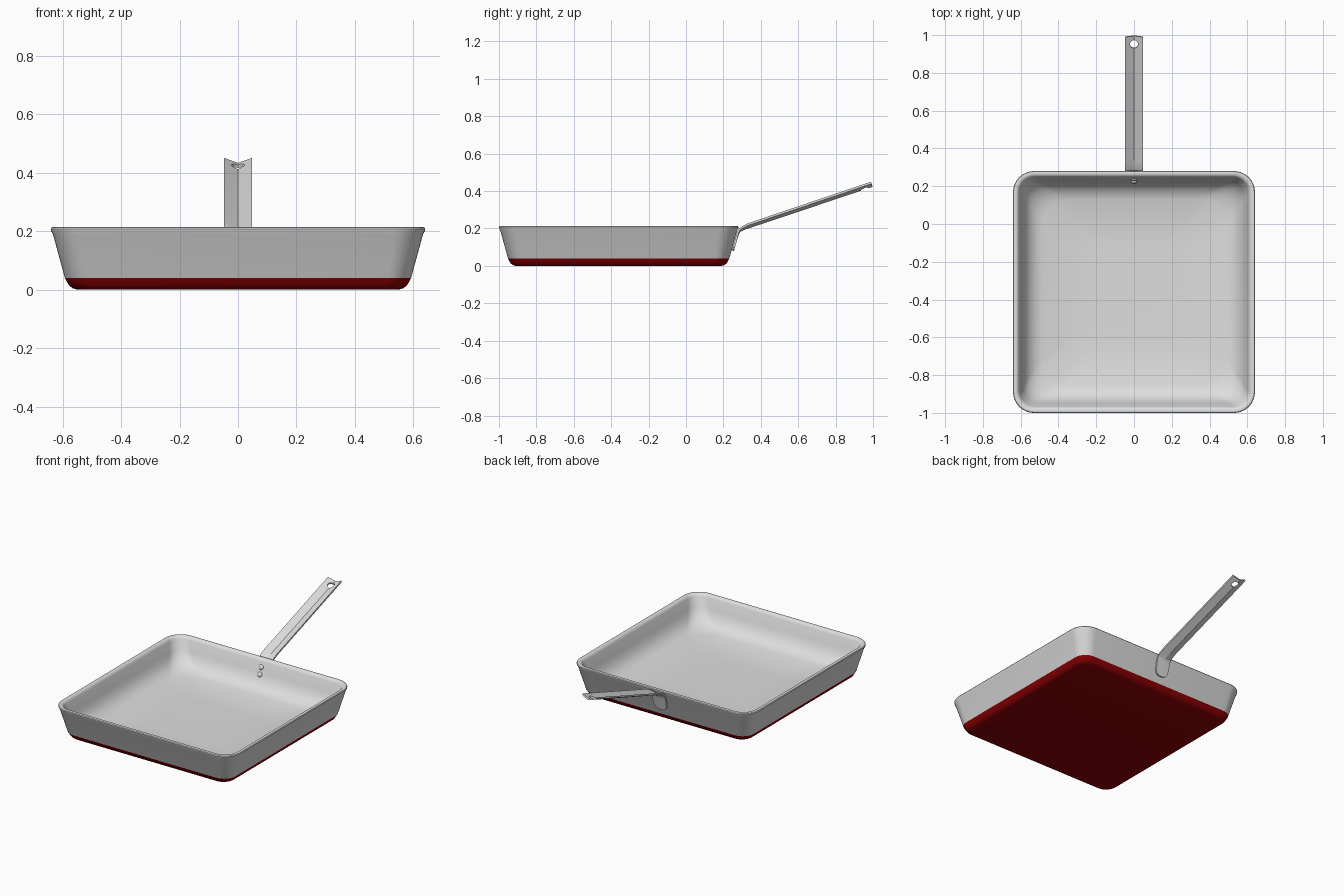
import bpy, bmesh, math
from mathutils import Vector

if "Cube" in bpy.data.objects:
    bpy.data.objects.remove(bpy.data.objects["Cube"], do_unlink=True)

PAN_Y = -0.36


def material(name, rgb):
    m = bpy.data.materials.new(name)
    m.use_nodes = True
    color = (*rgb, 1)
    m.diffuse_color = color
    m.node_tree.nodes["Principled BSDF"].inputs["Base Color"].default_value = color
    return m


steel = material("brushed_steel", (0.73, 0.73, 0.73))
red = material("dark_red_enamel", (0.28, 0.0, 0.001))


def finish(bm, name, mats, angle=35):
    bmesh.ops.recalc_face_normals(bm, faces=bm.faces)
    mesh = bpy.data.meshes.new(name)
    bm.to_mesh(mesh)
    bm.free()
    ob = bpy.data.objects.new(name, mesh)
    bpy.context.collection.objects.link(ob)
    for m in mats:
        mesh.materials.append(m)
    bpy.ops.object.select_all(action="DESELECT")
    ob.select_set(True)
    bpy.context.view_layer.objects.active = ob
    bpy.ops.object.shade_smooth_by_angle(angle=math.radians(angle))
    return ob


def rounded_square(half, radius, steps=10):
    points = []
    for corner in range(4):
        mid = math.radians(45 + 90 * corner)
        cx = math.copysign(half - radius, math.cos(mid))
        cy = math.copysign(half - radius, math.sin(mid))
        for i in range(steps + 1):
            a = math.radians(90 * (corner + i / steps))
            points.append((cx + radius * math.cos(a), cy + radius * math.sin(a)))
    return points


def bridge(bm, rings):
    for a, b in zip(rings, rings[1:]):
        for i in range(len(a)):
            j = (i + 1) % len(a)
            bm.faces.new((a[i], a[j], b[j], b[i]))
    bm.faces.new(rings[0])
    bm.faces.new(rings[-1])


# Pan: half width, height and corner radius, from base over the rim to the floor
profile = [
    (0.55, 0.0, 0.06), (0.565, 0.004, 0.07), (0.578, 0.014, 0.075),
    (0.592, 0.04, 0.08), (0.633, 0.19, 0.105), (0.639, 0.2, 0.11),
    (0.64, 0.207, 0.11), (0.637, 0.212, 0.108), (0.63, 0.214, 0.1),
    (0.619, 0.212, 0.092), (0.612, 0.206, 0.088), (0.607, 0.196, 0.085),
    (0.588, 0.135, 0.088), (0.578, 0.108, 0.095), (0.564, 0.084, 0.105),
    (0.546, 0.064, 0.115), (0.522, 0.048, 0.13), (0.49, 0.036, 0.145),
    (0.25, 0.03, 0.09),
]
bm = bmesh.new()
rings = [[bm.verts.new((x, y + PAN_Y, z)) for x, y in rounded_square(h, r)]
         for h, z, r in profile]
bridge(bm, rings)
# Enamel covers the outside below the band line
for f in bm.faces:
    f.normal_update()
    c = f.calc_center_median()
    outside = max(abs(c.x), abs(c.y - PAN_Y)) > 0.5 or c.z < 0.001
    f.material_index = int(c.z < 0.03 and outside)
finish(bm, "pan_body", [steel, red])

# Handle: y, z, half width and fold depth along the centre line
path = [
    (0.246, 0.082, 0.012, 0), (0.247, 0.086, 0.026, 0),
    (0.249, 0.094, 0.037, 0), (0.253, 0.108, 0.044, 0),
    (0.258, 0.125, 0.046, 0), (0.27, 0.165, 0.048, 0.002),
    (0.276, 0.18, 0.048, 0.004), (0.287, 0.193, 0.048, 0.008),
    (0.305, 0.202, 0.048, 0.012), (0.34, 0.214, 0.048, 0.016),
    (0.995, 0.433, 0.048, 0.018),
]
bm = bmesh.new()
rings = []
for i, (y, z, w, depth) in enumerate(path):
    before, after = path[max(i - 1, 0)], path[min(i + 1, len(path) - 1)]
    along = Vector((0, after[0] - before[0], after[1] - before[1])).normalized()
    up = Vector((0, -along.z, along.y))
    section = [(-w, depth), (0, 0), (w, depth),
               (w, depth - 0.011), (0, -0.011), (-w, depth - 0.011)]
    rings.append([bm.verts.new(Vector((x, y, z)) + up * n) for x, n in section])
bridge(bm, rings)
handle = finish(bm, "handle", [steel], 18)

# Hanging hole near the end of the handle
bpy.ops.mesh.primitive_cylinder_add(vertices=32, radius=0.022, depth=0.15,
                                    location=(0, 0.952, 0.42),
                                    rotation=(math.radians(18), 0, 0))
cutter = bpy.context.object
cutter.name = "hole_cutter"
cutter.hide_render = True
cut = handle.modifiers.new("hanging_hole", "BOOLEAN")
cut.operation = "DIFFERENCE"
cut.solver = "EXACT"
cut.object = cutter
bpy.context.view_layer.objects.active = handle
bpy.ops.object.modifier_apply(modifier=cut.name)
bpy.data.objects.remove(cutter, do_unlink=True)

# Rivets inside the back wall
for name, y, z in (("upper_rivet", 0.237, 0.165), ("lower_rivet", 0.223, 0.122)):
    bpy.ops.mesh.primitive_uv_sphere_add(segments=20, ring_count=10, radius=0.016,
                                         location=(0, y, z),
                                         rotation=(math.radians(-16), 0, 0))
    rivet = bpy.context.object
    rivet.name = name
    rivet.scale.y = 0.6
    rivet.data.materials.append(steel)
    bpy.ops.object.shade_smooth()
